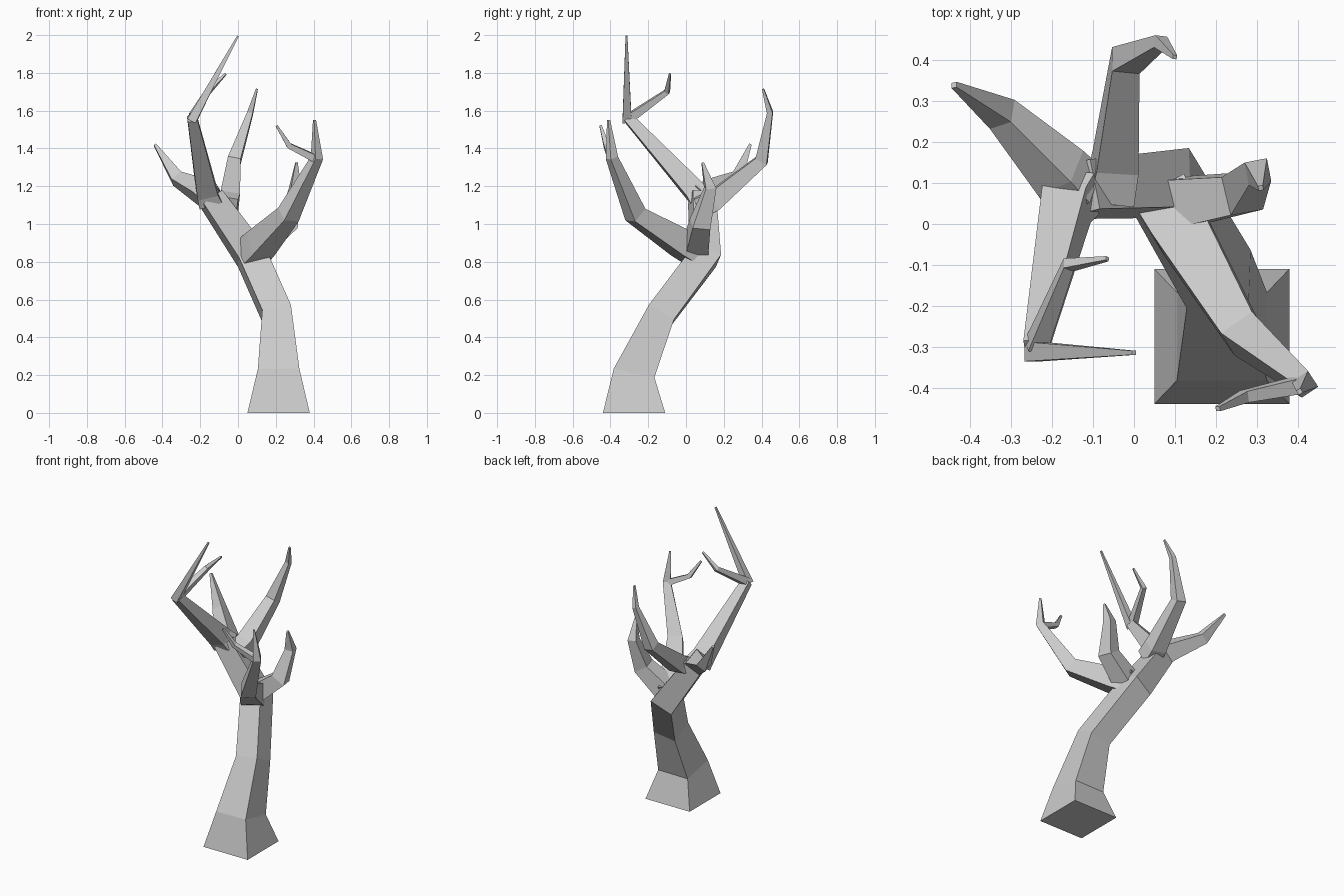
import bpy, bmesh
from mathutils import Vector

if "Cube" in bpy.data.objects:
    bpy.data.objects.remove(bpy.data.objects["Cube"])

Z = Vector((0, 0, 1))


def limb(name, stations, level=False):
    """Four-sided tapering tube through (x, y, z, half_width) stations.
    level=True starts with the side axis lying horizontal."""
    pts = [Vector(s[:3]) for s in stations]
    dirs = [(b - a).normalized() for a, b in zip(pts, pts[1:])]
    tans = [dirs[0]] + [(a + b).normalized() for a, b in zip(dirs, dirs[1:])] + [dirs[-1]]
    if level:
        side = tans[0].cross(Z).normalized()
    else:
        side = Z.rotation_difference(tans[0]) @ Vector((1, 0, 0))
    bm = bmesh.new()
    prev = None
    for i, (p, t, s) in enumerate(zip(pts, tans, stations)):
        if i:
            side = tans[i - 1].rotation_difference(t) @ side
        up = t.cross(side)
        ring = [bm.verts.new(p + (side * a + up * b) * s[3])
                for a, b in ((-1, -1), (1, -1), (1, 1), (-1, 1))]
        if prev:
            for k in range(4):
                n = (k + 1) % 4
                bm.faces.new((prev[k], prev[n], ring[n], ring[k]))
        else:
            bm.faces.new(ring[::-1])
        prev = ring
    bm.faces.new(prev)
    bmesh.ops.recalc_face_normals(bm, faces=bm.faces)
    mesh = bpy.data.meshes.new(name)
    bm.to_mesh(mesh)
    bm.free()
    obj = bpy.data.objects.new(name, mesh)
    bpy.context.collection.objects.link(obj)
    return obj


# Leaning trunk with flared square foot, running up to the upper fork
limb("trunk", [(.215, -.275, 0, .165), (.215, -.275, .21, .11),
               (.207, -.135, .52, .077), (.07, .10, .83, .076),
               (-.145, .085, 1.14, .062)])

# Upper fork: tall front limb with two twigs
limb("tall_branch", [(-.15, .08, 1.13, .062), (-.165, .05, 1.17, .055),
                     (-.242, -.305, 1.56, .026)])
limb("tall_branch_tip", [(-.247, -.312, 1.545, .024), (0, -.315, 1.995, .005)])
limb("tall_branch_twig", [(-.24, -.30, 1.56, .024), (-.16, -.10, 1.70, .014),
                          (-.065, -.085, 1.795, .005)])

# Upper fork: left limb and rear limb
limb("left_branch", [(-.14, .08, 1.13, .06), (-.18, .125, 1.165, .055),
                     (-.322, .268, 1.24, .033), (-.44, .34, 1.42, .007)])
limb("rear_branch", [(-.06, .07, 1.09, .055), (-.045, .15, 1.125, .052),
                     (-.02, .40, 1.335, .034), (.065, .445, 1.59, .015),
                     (.10, .408, 1.715, .005)])

# Lower fork: front right limb with its twig
limb("right_branch", [(.075, .06, .85, .072), (.12, -.02, .895, .068),
                      (.267, -.268, 1.05, .046), (.418, -.392, 1.35, .024),
                      (.405, -.41, 1.55, .006)], level=True)
limb("right_branch_twig", [(.412, -.392, 1.345, .02), (.27, -.422, 1.415, .014),
                           (.205, -.452, 1.52, .006)])

# Lower fork: short upright limb on the right
limb("short_branch", [(.10, .05, .87, .062), (.265, .075, 1.0, .048),
                      (.303, .128, 1.19, .028), (.31, .088, 1.325, .006)], level=True)
